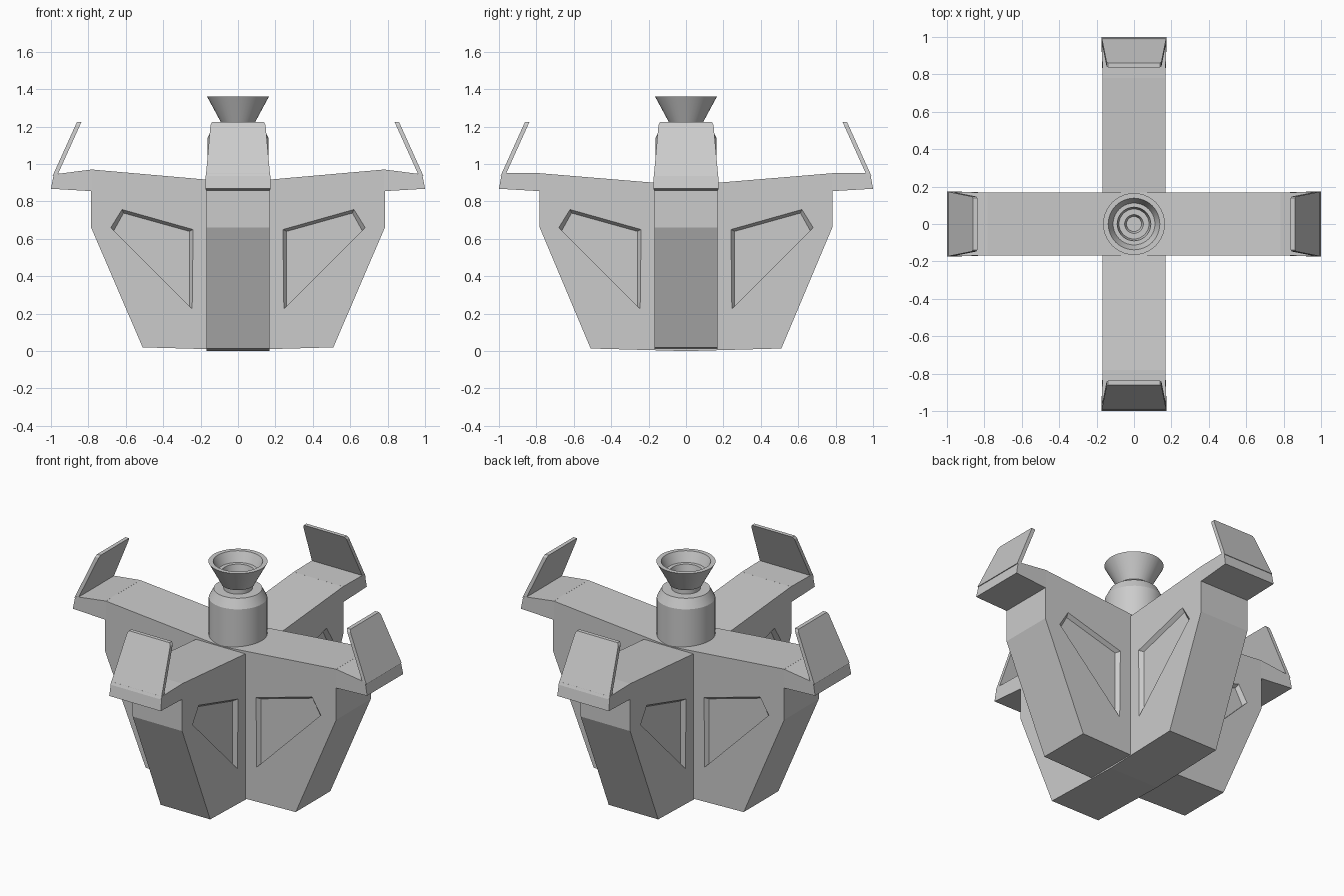
import bpy, bmesh, math
from mathutils import Matrix, Vector

if "Cube" in bpy.data.objects:
    bpy.data.objects.remove(bpy.data.objects["Cube"])

W = 0.168  # half thickness of the arms


def loft(bm, loops, M=Matrix()):
    """Closed solid through a list of equal-length point loops."""
    rings = [[bm.verts.new(M @ Vector(p)) for p in loop] for loop in loops]
    n = len(rings[0])
    for a, b in zip(rings, rings[1:]):
        for i in range(n):
            bm.faces.new((a[i], a[(i + 1) % n], b[(i + 1) % n], b[i]))
    bm.faces.new(rings[0])
    bm.faces.new(rings[-1])


def finish(bm, name):
    bmesh.ops.recalc_face_normals(bm, faces=bm.faces)
    me = bpy.data.meshes.new(name)
    bm.to_mesh(me)
    bm.free()
    ob = bpy.data.objects.new(name, me)
    bpy.context.collection.objects.link(ob)
    return ob


def spin(k):
    return Matrix.Rotation(k * math.pi / 2, 4, 'Z')


def plate(name, half, k):
    """Mirrored half profile (r, z) extruded to the arm thickness."""
    prof = half + [(-r, z) for r, z in reversed(half) if r > 0]
    bm = bmesh.new()
    loft(bm, [[(r, y, z) for r, z in prof] for y in (-W, W)], spin(k))
    return finish(bm, name)


def boolean(ob, other, op):
    m = ob.modifiers.new(op.lower(), 'BOOLEAN')
    m.object, m.operation, m.solver = other, op, 'EXACT'
    other.hide_render = True
    other.hide_set(True)


# Crossed body plates
body = plate("body", [(0, 0.006), (0.51, 0.02), (0.785, 0.66), (0.785, 0.971), (0, 0.902)], 0)
cross = plate("cross_plate_helper", [(0, 0.0), (0.51, 0.014), (0.782, 0.66), (0.782, 0.951), (0, 0.886)], 1)

# Recessed side panels
outer = [(0.24, 0.65), (0.62, 0.757), (0.68, 0.66), (0.245, 0.225)]
inner = [(0.26, 0.64), (0.612, 0.738), (0.664, 0.644), (0.26, 0.24)]
bm = bmesh.new()
for k in range(4):
    for s in (-1, 1):
        loft(bm, [[(r, s * y, z) for r, z in p]
                  for p, y in ((outer, W + 0.02), (outer, W), (inner, W - 0.022))], spin(k))
panels = finish(bm, "panel_cutter")

# Apply the booleans, then remove the helpers
boolean(body, cross, 'UNION')
boolean(body, panels, 'DIFFERENCE')
deps = bpy.context.evaluated_depsgraph_get()
final = bpy.data.meshes.new_from_object(body.evaluated_get(deps))
body.modifiers.clear()
body.data = final
for helper in (cross, panels):
    bpy.data.objects.remove(helper, do_unlink=True)

# Arm tips and upright fins
for k, side in enumerate(("right", "back", "left", "front")):
    top = 0.951 if k % 2 else 0.971
    end = 0.951 if k % 2 else 0.945
    bm = bmesh.new()
    loft(bm, [[(0.78, -W, 0.855), (0.78, W, 0.855), (0.78, W, top), (0.78, -W, top)],
              [(1.0, -0.175, 0.868), (1.0, 0.175, 0.868), (0.985, 0.172, end), (0.985, -0.172, end)]],
         spin(k))
    finish(bm, side + "_arm_tip")

    bm = bmesh.new()
    fin = [(-0.172, 0.935), (0.172, 0.935), (0.147, 1.21), (0.138, 1.225), (-0.138, 1.225), (-0.147, 1.21)]
    lean = (0.97 - 0.839) / (1.225 - 0.935)
    loft(bm, [[(x0 - (z - 0.935) * lean, y, z) for y, z in fin] for x0 in (0.968, 0.992)], spin(k))
    finish(bm, side + "_fin")


def lathe(name, prof, steps=40):
    bm = bmesh.new()
    loft(bm, [[(r * math.cos(t * math.tau / steps), r * math.sin(t * math.tau / steps), z)
               for t in range(steps)] for r, z in prof])
    ob = finish(bm, name)
    bpy.context.view_layer.objects.active = ob
    ob.select_set(True)
    bpy.ops.object.shade_smooth_by_angle(angle=math.radians(25))
    ob.select_set(False)


# Central drum and flared nozzle
lathe("drum", [(0.163, 0.87), (0.163, 1.14), (0.135, 1.195), (0.1, 1.195)])
lathe("nozzle", [(0.08, 1.19), (0.08, 1.22), (0.092, 1.225), (0.165, 1.36), (0.138, 1.36),
                 (0.112, 1.30), (0.09, 1.30), (0.08, 1.25), (0.05, 1.25), (0.04, 1.225)])
